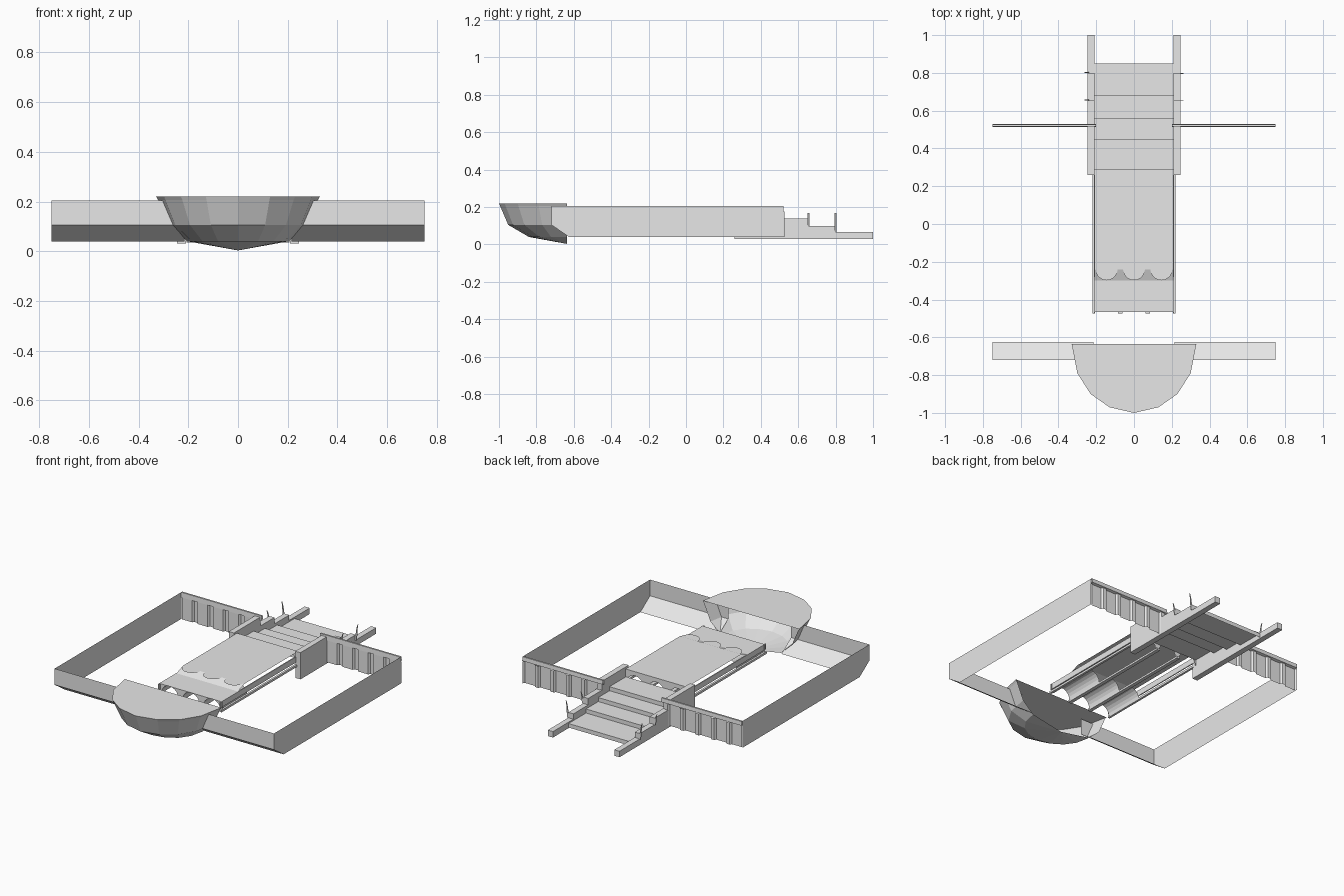
import bpy, bmesh, math

if "Cube" in bpy.data.objects:
    bpy.data.objects.remove(bpy.data.objects["Cube"])

stone = bpy.data.materials.new("pale grey stone")
stone.diffuse_color = (0.8, 0.8, 0.8, 1)
stone.use_nodes = True
stone.node_tree.nodes["Principled BSDF"].inputs["Base Color"].default_value = stone.diffuse_color


def make(name, verts, faces):
    me = bpy.data.meshes.new(name)
    me.from_pydata(verts, [], faces)
    me.materials.append(stone)
    ob = bpy.data.objects.new(name, me)
    bpy.context.collection.objects.link(ob)
    return ob


def strip(name, a, b):
    """Sheet between two polylines with equal point counts."""
    n = len(a)
    return make(name, a + b, [(i, i + 1, n + i + 1, n + i) for i in range(n - 1)])


def box(name, x0, x1, y0, y1, z0, z1):
    v = [(x, y, z) for x in (x0, x1) for y in (y0, y1) for z in (z0, z1)]
    return make(name, v, [(0, 1, 3, 2), (4, 6, 7, 5), (0, 4, 5, 1),
                          (2, 3, 7, 6), (0, 2, 6, 4), (1, 5, 7, 3)])


def along_x(name, profile, x0, x1):
    """Sheet from a (y, z) profile swept along x."""
    return strip(name, [(x0, y, z) for y, z in profile], [(x1, y, z) for y, z in profile])


# half-bowl bastion with a flat top, open at the back
rim = [(-.33, 0), (-.30, -.155), (-.23, -.265), (-.13, -.335), (0, -.365),
       (.13, -.335), (.23, -.265), (.30, -.155), (.33, 0)]
rings = [(1, 1, .22), (.975, .985, .207), (.84, .865, .105), (.62, .56, .04)]
verts = [(x * sx, -.635 + y * sy, z) for sx, sy, z in rings for x, y in rim]
verts.append((0, -.635, .003))
faces = [tuple(range(9))]
for r in range(3):
    faces += [(r * 9 + i, (r + 1) * 9 + i, (r + 1) * 9 + i + 1, r * 9 + i + 1) for i in range(8)]
faces += [(27 + i, 36, 28 + i) for i in range(8)]
make("bastion_bowl", verts, faces)

for s, side in ((-1, "left"), (1, "right")):
    # outer walls: thin sheets, the front one undercut at the foot
    along_x(f"front_wall_{side}", [(-.72, .205), (-.72, .105), (-.625, .04)], s * .215, s * .75)
    make(f"side_wall_{side}", [(s * .75, y, z) for y, z in
         ((-.72, .205), (-.72, .105), (-.625, .04), (.52, .04), (.52, .205))], [(0, 1, 2, 3, 4)])

    # back wall with recessed panels between pilasters, and a sloped cap
    plan, n = [], 5
    step = .53 / n
    for i in range(n):
        x = .22 + i * step
        plan += [(x, .526), (x + .022, .526), (x + .03, .514), (x + step - .008, .514)]
    plan.append((.75, .526))
    strip(f"back_wall_panels_{side}", [(s * x, y, .04) for x, y in plan],
          [(s * x, y, .175) for x, y in plan])
    along_x(f"back_wall_cap_{side}", [(.514, .175), (.529, .18), (.527, .205), (.516, .205), (.514, .175)],
            s * .2, s * .75)

    # stepped stair balustrades
    for k, (y0, y1, z) in enumerate(((.26, .52, .195), (.52, .655, .14),
                                     (.655, .80, .10), (.80, 1.0, .067))):
        x0, x1 = sorted((s * .21, s * .245))
        box(f"balustrade_{side}_{k}", x0, x1, y0, y1, .03, z)

    # thin curved horns on the balustrade steps
    for k, (y, z0) in enumerate(((.655, .10), (.80, .067))):
        inner, outer = [], []
        for i in range(7):
            t = i / 6
            x = .245 + .008 * math.sin(math.pi * t) - .005 * t + .022 * t ** 3
            z, w = z0 + (.168 - z0) * t, .006 * (1 - t) + .001
            inner.append((s * (x - w), y, z))
            outer.append((s * (x + w), y, z))
        h = strip(f"horn_{side}_{k}", inner, outer)
        sol = h.modifiers.new("thickness", 'SOLIDIFY')
        sol.thickness = .005

    # twin rails along the deck edge
    for x0, x1, z0, z1 in ((.207, .220, .10, .113), (.207, .213, .125, .16)):
        a, b = sorted((s * x0, s * x1))
        box(f"deck_rail_{side}_{z0}", a, b, -.475, .27, z0, z1)

# bridge deck: lower front plate, short ramp and main deck
along_x("bridge_deck", [(-.465, .16), (-.30, .16), (-.24, .183), (.29, .183)], -.21, .21)


def arc(cx, r, z, n=10):
    return [(cx - r * math.cos(math.pi * i / n), z + r * math.sin(math.pi * i / n)) for i in range(n + 1)]


for k, cx in enumerate((-.145, 0, .145)):
    # barrel vaults under the front plate
    pts = arc(cx, .058, .10)
    strip(f"vault_{k}", [(x, -.46, z) for x, z in pts], [(x, -.20, z) for x, z in pts])
    # half-round lips where the vaults meet the main deck
    make(f"vault_lip_{k}", [(x, -.24 - (z - .10), .184) for x, z in pts], [tuple(range(len(pts)))])
    # arched end walls at both ends of the bridge
    for end, y, top in (("front", -.46, .16), ("back", .29, .183)):
        edge = [(cx - .0725, .10)] + pts + [(cx + .0725, .10)]
        strip(f"arch_wall_{end}_{k}", [(x, y, z) for x, z in edge], [(x, y, top) for x, z in edge])

# slim piers between the vaults
for s in (-1, 1):
    box(f"pier_{s}", s * .0725 - .011, s * .0725 + .011, -.475, .30, .092, .104)

# stair treads and risers
along_x("stairs", [(.29, .135), (.45, .135), (.45, .11), (.56, .11), (.56, .085),
                   (.68, .085), (.68, .06), (.85, .06), (.85, .035)], -.208, .208)
